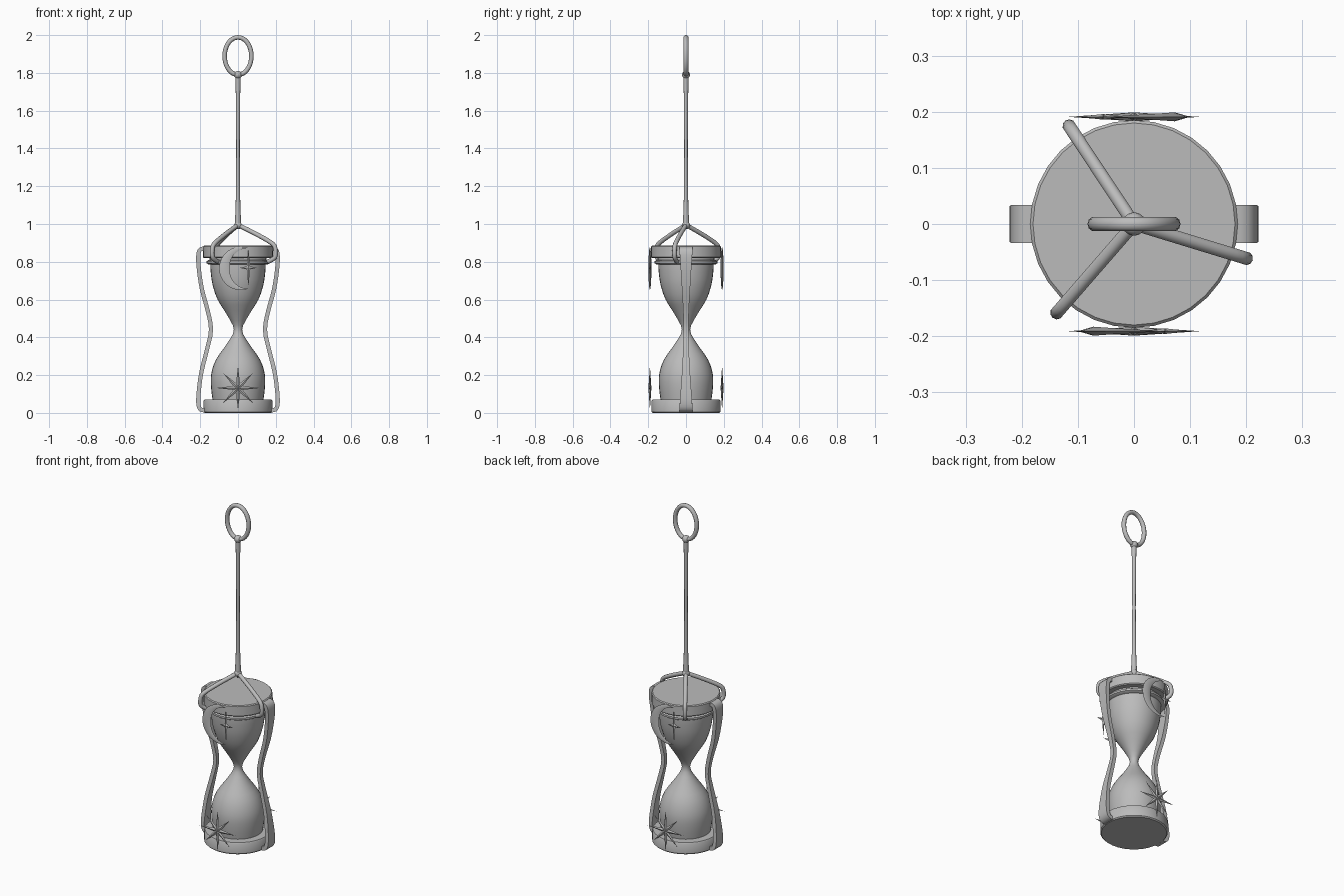
import bpy, bmesh, math
from mathutils import Vector

if "Cube" in bpy.data.objects:
    bpy.data.objects.remove(bpy.data.objects["Cube"])

GREY = (0.5, 0.5, 0.5, 1)
metal = bpy.data.materials.new("plain grey")
metal.use_nodes = True
metal.diffuse_color = GREY
metal.node_tree.nodes["Principled BSDF"].inputs["Base Color"].default_value = GREY
TAU = 2 * math.pi


def finish(name, bm, angle=35):
    """Turn a bmesh into a shaded object."""
    bmesh.ops.recalc_face_normals(bm, faces=bm.faces)
    mesh = bpy.data.meshes.new(name)
    bm.to_mesh(mesh)
    bm.free()
    mesh.materials.append(metal)
    obj = bpy.data.objects.new(name, mesh)
    bpy.context.collection.objects.link(obj)
    bpy.ops.object.select_all(action="DESELECT")
    obj.select_set(True)
    bpy.context.view_layer.objects.active = obj
    bpy.ops.object.shade_smooth_by_angle(angle=math.radians(angle))
    return obj


def loft(name, rings, closed=False, angle=35):
    """Skin a row of equal rings, capping both ends unless closed."""
    bm = bmesh.new()
    rows = [[bm.verts.new(p) for p in ring] for ring in rings]
    pairs = list(zip(rows, rows[1:]))
    if closed:
        pairs.append((rows[-1], rows[0]))
    for a, b in pairs:
        n = len(a)
        for i in range(n):
            j = (i + 1) % n
            bm.faces.new((a[i], a[j], b[j], b[i]))
    if not closed:
        bm.faces.new(rows[0])
        bm.faces.new(rows[-1])
    return finish(name, bm, angle)


def lathe(name, profile, sides=32):
    """Turn (radius, height) points about the vertical axis."""
    loft(name, [[(r * math.cos(TAU * i / sides), r * math.sin(TAU * i / sides), z)
                 for i in range(sides)] for r, z in profile])


def smooth(points, steps=5):
    """Catmull-Rom curve through tuples of any length."""
    pts = [Vector(p) for p in points]
    pts = [pts[0]] + pts + [pts[-1]]
    out = []
    for a, b, c, d in zip(pts, pts[1:], pts[2:], pts[3:]):
        for s in range(steps):
            t = s / steps
            out.append(b + (c - a) * t / 2 + (a * 2 - b * 5 + c * 4 - d) * t * t / 2
                       + (b * 3 - a - c * 3 + d) * t ** 3 / 2)
    return out + [pts[-1]]


def sweep(name, path, ref, wide, thick, sides=10, closed=False):
    """Sweep a section along a flat path whose plane has the normal ref."""
    path, rings, n = [Vector(p) for p in path], [], len(path)
    for i, p in enumerate(path):
        after = path[(i + 1) % n] if closed else path[min(i + 1, n - 1)]
        before = path[i - 1] if closed else path[max(i - 1, 0)]
        side = (after - before).normalized().cross(ref)
        ring = []
        for k in range(sides):
            a = TAU * (k + 0.5) / sides
            ring.append(p + ref * wide[i] * math.cos(a) + side * thick[i] * math.sin(a))
        rings.append(ring)
    return loft(name, rings, closed, 50)


def star(name, centre, lengths, inner, depth):
    """Thin faceted star in the xz plane, ridged on both faces."""
    bm = bmesh.new()
    c, n = Vector(centre), len(lengths)
    rim = []
    for i in range(2 * n):
        r = inner if i % 2 else lengths[i // 2]
        a = math.pi * i / n
        rim.append(bm.verts.new(c + Vector((r * math.cos(a), 0, r * math.sin(a)))))
    for s in (-depth, depth):
        tip = bm.verts.new(c + Vector((0, s, 0)))
        for i in range(2 * n):
            bm.faces.new((rim[i], rim[(i + 1) % (2 * n)], tip))
    return finish(name, bm, 5)


def crescent(name, cx, cz, y, radius, width, depth, steps=24):
    """Ridged crescent open towards +x."""
    rings = []
    for i in range(steps + 1):
        t = i / steps
        a = math.radians(70 + 220 * t)
        f = max(math.sin(math.pi * t), 0.01)

        def at(inset, dy):
            r = radius - inset * width * f
            return (cx + r * math.cos(a), y + dy * depth * f, cz + r * math.sin(a))
        rings.append([at(0, 0), at(0.5, -1), at(1, 0), at(0.5, 1)])
    return loft(name, rings)


# Base, cap, and collar
lathe("base", [(0.176, 0), (0.182, 0.006), (0.182, 0.064), (0.178, 0.07)])
lathe("cap", [(0.18, 0.82), (0.185, 0.825), (0.185, 0.88), (0.18, 0.885)])
lathe("collar_neck", [(0.15, 0.8), (0.15, 0.825)])
lathe("collar", [(0.155, 0.785), (0.166, 0.792), (0.166, 0.803), (0.155, 0.81)])

# Two-bulb glass
glass = [(0.134, 0.065), (0.143, 0.14), (0.141, 0.21), (0.115, 0.285), (0.056, 0.37),
         (0.022, 0.44), (0.056, 0.515), (0.108, 0.6), (0.135, 0.68), (0.145, 0.75),
         (0.147, 0.79)]
lathe("glass", smooth(glass, 3))

# Curved side bands: x, z, half width
half_band = [(0.17, 0.868, 0.034), (0.198, 0.866, 0.034), (0.21, 0.835, 0.033),
             (0.207, 0.76, 0.028), (0.19, 0.65, 0.021), (0.16, 0.54, 0.015),
             (0.143, 0.44, 0.012), (0.163, 0.34, 0.015), (0.193, 0.22, 0.021),
             (0.207, 0.12, 0.028), (0.21, 0.05, 0.033), (0.198, 0.018, 0.034),
             (0.17, 0.014, 0.034)]
for side, s in (("left", 1), ("right", -1)):
    rows = smooth(half_band, 3)
    sweep(side + "_band", [(s * x, 0, z) for x, z, w in rows], Vector((0, 1, 0)),
          [w * math.sqrt(2) for x, z, w in rows], [0.011 * math.sqrt(2)] * len(rows), 4)

# Three hanger arms hooked under the cap: distance from axis, height
arm = [(0, 0.995), (0.1, 0.947), (0.185, 0.9), (0.206, 0.872), (0.205, 0.825), (0.165, 0.8)]
for i, degrees in enumerate((123.5, 229, -17)):
    a = math.radians(degrees)
    path = [(r * math.cos(a), r * math.sin(a), z) for r, z in smooth(arm, 4)]
    size = [0.012] * len(path)
    sweep(f"hanger_arm_{i + 1}", path, Vector((-math.sin(a), math.cos(a), 0)), size, size)

# Hanging rod with knots at both ends
lathe("rod", smooth([(0.017, 0.99), (0.015, 1.04), (0.012, 1.12), (0.0095, 1.4),
                     (0.012, 1.7), (0.014, 1.79)], 3), 12)
for name, z in (("lower_knot", 0.993), ("upper_knot", 1.79)):
    bm = bmesh.new()
    bmesh.ops.create_uvsphere(bm, u_segments=14, v_segments=8, radius=0.021)
    bmesh.ops.translate(bm, verts=bm.verts, vec=(0, 0, z))
    finish(name, bm)

# Oval ring at the top
COUNT = 36
oval = [(0.071 * math.cos(TAU * i / COUNT), 0, 1.889 + 0.099 * math.sin(TAU * i / COUNT))
        for i in range(COUNT)]
sweep("top_ring", oval, Vector((0, 1, 0)), [0.013] * COUNT, [0.012] * COUNT, closed=True)

# Moon and star ornaments, repeated half a turn around on the back
for place, turn in (("front", 0), ("back", math.pi)):
    for part in (crescent(place + "_moon", 0.015, 0.765, -0.191, 0.115, 0.055, 0.008),
                 star(place + "_small_star", (0.055, -0.191, 0.768),
                      [0.045, 0.1, 0.045, 0.1], 0.012, 0.005),
                 star(place + "_large_star", (0, -0.191, 0.132),
                      [0.118, 0.11] * 4, 0.027, 0.008)):
        part.rotation_euler.z = turn
